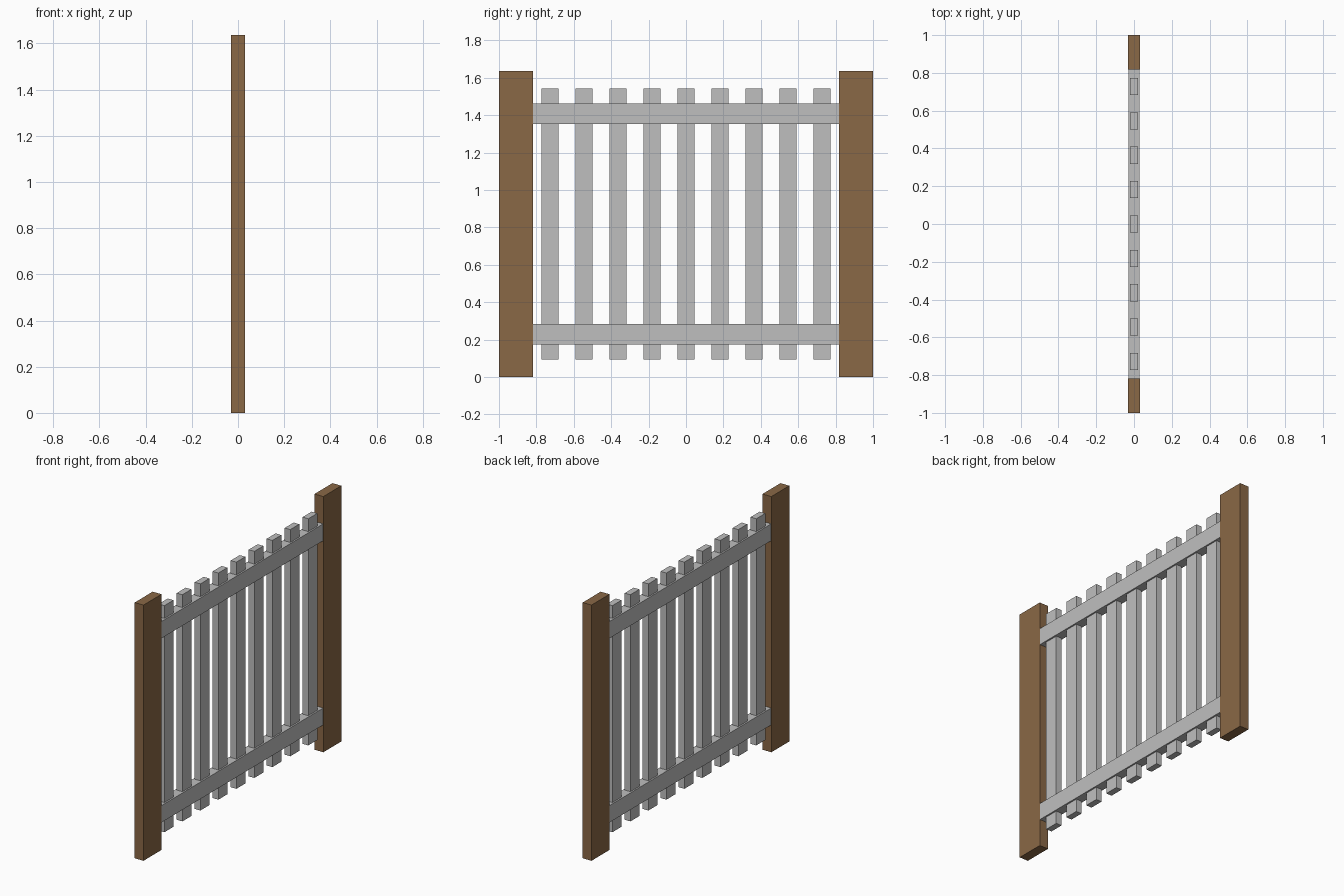
import bpy

if "Cube" in bpy.data.objects:
    bpy.data.objects.remove(bpy.data.objects["Cube"])


def make_material(name, rgb):
    m = bpy.data.materials.new(name)
    m.diffuse_color = (*rgb, 1.0)
    m.use_nodes = True
    m.node_tree.nodes["Principled BSDF"].inputs["Base Color"].default_value = m.diffuse_color
    return m


def box(name, half_x, y0, y1, z0, z1, mat):
    """Axis-aligned box centred on x = 0."""
    bpy.ops.mesh.primitive_cube_add(size=1, location=(0, (y0 + y1) / 2, (z0 + z1) / 2))
    ob = bpy.context.object
    ob.name = name
    ob.scale = (half_x * 2, y1 - y0, z1 - z0)
    bpy.ops.object.transform_apply(location=False, rotation=False, scale=True)
    ob.data.materials.append(mat)
    return ob


wood = make_material("brown wood", (0.254, 0.138, 0.061))
grey = make_material("light grey", (0.52, 0.52, 0.52))

U = 1 / 11          # layout module
HEIGHT = 18 * U
INNER = 9 * U       # inner face of the posts

# End posts
box("post_left", 0.031, -1, -INNER, 0, HEIGHT, wood)
box("post_right", 0.031, INNER, 1, 0, HEIGHT, wood)

# Horizontal rails, flush with the posts
box("rail_bottom", 0.03, -INNER, INNER, 0.175, 0.283, grey)
box("rail_top", 0.03, -INNER, INNER, HEIGHT - 0.283, HEIGHT - 0.175, grey)

# Nine vertical pickets passing through the rails
for i in range(9):
    y = (i - 4) * 2 * U
    box(f"picket_{i + 1}", 0.02, y - U / 2, y + U / 2, 0.093, HEIGHT - 0.093, grey)
